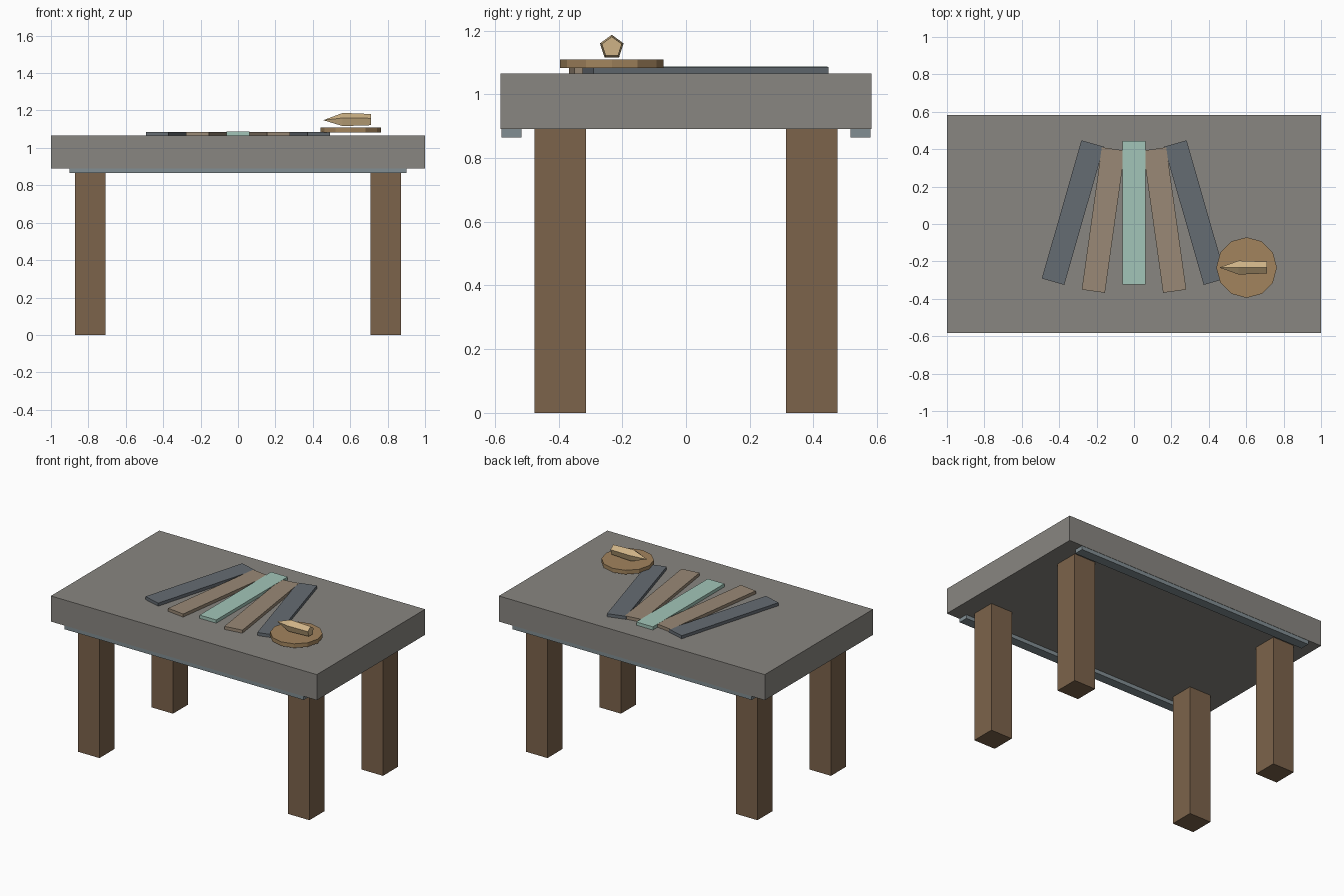
import bpy, bmesh
from math import radians, sin, cos, pi
from mathutils import Matrix

if "Cube" in bpy.data.objects:
    bpy.data.objects.remove(bpy.data.objects["Cube"])


def material(name, rgb):
    m = bpy.data.materials.new(name)
    m.diffuse_color = (*rgb, 1)
    m.use_nodes = True
    m.node_tree.nodes["Principled BSDF"].inputs["Base Color"].default_value = m.diffuse_color
    return m


STONE = material("stone", (0.25, 0.24, 0.22))
WOOD = material("dark_wood", (0.20, 0.125, 0.07))
SLATE = material("slate", (0.13, 0.15, 0.17))
RAIL = material("rail_steel", (0.22, 0.27, 0.29))
TAN = material("tan", (0.32, 0.25, 0.18))
MINT = material("mint", (0.36, 0.56, 0.48))
BRONZE = material("bronze", (0.36, 0.23, 0.11))
GOLD = material("gold", (0.62, 0.45, 0.24))


def finish(name, bm, mat):
    bmesh.ops.recalc_face_normals(bm, faces=bm.faces)
    me = bpy.data.meshes.new(name)
    bm.to_mesh(me)
    bm.free()
    me.materials.append(mat)
    ob = bpy.data.objects.new(name, me)
    bpy.context.collection.objects.link(ob)
    return ob


def box(name, centre, size, mat, angle=0):
    bm = bmesh.new()
    bmesh.ops.create_cube(bm, size=1, matrix=Matrix.Diagonal((*size, 1)))
    ob = finish(name, bm, mat)
    ob.location = centre
    ob.rotation_euler.z = radians(angle)
    return ob


# Thick slab top
box("table_top", (0, 0, 0.978), (2, 1.164, 0.174), STONE)

# Four square legs and the two rails under the long edges
for sy, end in ((-1, "front"), (1, "back")):
    for sx, side in ((-1, "left"), (1, "right")):
        box(f"{end}_{side}_leg", (sx * 0.79, sy * 0.395, 0.446), (0.162, 0.162, 0.892), WOOD)
    box(f"{end}_rail", (0, sy * 0.548, 0.883), (1.8, 0.064, 0.036), RAIL)

# Fan of five flat strips
box("centre_strip", (0, 0.061, 1.0755), (0.125, 0.768, 0.023), MINT)
for s, side in ((-1, "left"), (1, "right")):
    box(f"{side}_inner_strip", (s * 0.164, 0.021, 1.0752), (0.125, 0.768, 0.022), TAN, s * 8)
    box(f"{side}_outer_strip", (s * 0.327, 0.061, 1.0749), (0.125, 0.768, 0.022), SLATE, s * 16)

# Twelve-sided dish
bm = bmesh.new()
bmesh.ops.create_cone(bm, cap_ends=True, segments=12, radius1=0.162, radius2=0.162, depth=0.028)
finish("dish", bm, BRONZE).location = (0.602, -0.233, 1.096)

# Five-sided pointed crystal lying along x, point to the left
bm = bmesh.new()
tip = bm.verts.new((0.456, 0, 0))
rings = [[bm.verts.new((x, r * sin(2 * pi * i / 5), r * cos(2 * pi * i / 5))) for i in range(5)]
         for x, r in ((0.56, 0.039), (0.71, 0.033))]
for i in range(5):
    j = (i + 1) % 5
    bm.faces.new((tip, rings[0][i], rings[0][j]))
    bm.faces.new((rings[0][i], rings[1][i], rings[1][j], rings[0][j]))
bm.faces.new(rings[1])
finish("crystal", bm, GOLD).location = (0, -0.233, 1.148)
